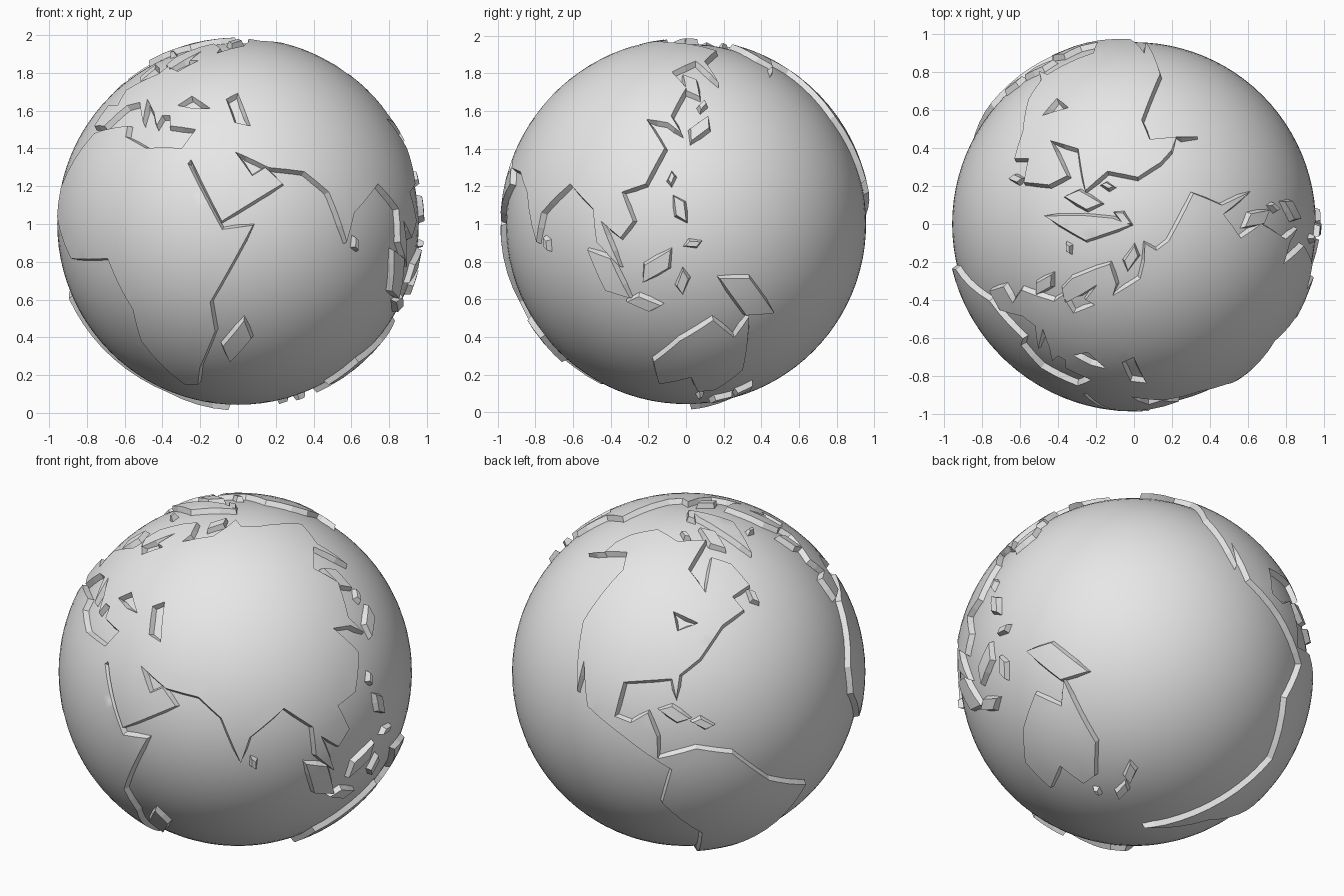
import bpy
import bmesh
from math import radians, sin, cos, sqrt, ceil
from mathutils import Vector
from mathutils.geometry import delaunay_2d_cdt

OCEAN_RADIUS = 0.957
LAND_RADIUS = 0.987
SHORE_SLOPE = 0.015
GRID_STEP = 0.07
EDGE_STEP = 0.1
ISLAND_WIDTH = 0.22
CENTRE = Vector((0, 0, 1))

default_cube = bpy.data.objects.get("Cube")
if default_cube:
    bpy.data.objects.remove(default_cube, do_unlink=True)

grey = bpy.data.materials.new("plain grey")
grey.use_nodes = True
grey.diffuse_color = (0.8, 0.8, 0.8, 1)
grey.node_tree.nodes["Principled BSDF"].inputs["Base Color"].default_value = grey.diffuse_color

# Coastlines as (longitude, latitude) corner points
africa = [
    (34, 27), (43, 11), (51, 12), (39, -7), (40, -15), (32, -27), (27, -34), (19, -34),
    (12, -18), (14, -9), (9, 4), (-8, 4), (-17, 14), (-17, 21), (-6, 35), (10, 37),
    (11, 34), (20, 31), (32, 31)]
europe = [
    (36, 36), (27, 37), (26, 40), (23, 40), (22, 37), (19, 41), (13, 45), (16, 38),
    (10, 44), (4, 43), (-2, 37), (-9, 37), (-9, 43), (-2, 43), (-5, 48), (8, 54),
    (9, 57), (20, 55), (29, 60), (22, 60), (24, 65), (17, 60), (13, 56), (6, 58),
    (5, 62), (14, 68), (25, 71), (41, 67), (40, 64)]
asia = [
    (68, 69), (82, 73), (103, 77), (113, 74), (140, 73), (190, 66), (164, 60), (157, 51),
    (158, 60), (138, 55), (140, 49), (128, 40), (129, 35), (126, 38), (119, 39), (122, 31),
    (114, 22), (107, 20), (109, 13), (105, 9), (100, 13), (104, 2), (98, 8), (98, 16),
    (91, 22), (80, 15), (77, 8), (73, 20), (67, 25), (57, 26), (48, 30), (52, 24),
    (56, 26), (60, 22), (43, 13), (35, 28)]
north_america_east = [
    (-168, 66), (-156, 71), (-115, 68), (-82, 68), (-94, 59), (-80, 52), (-78, 62),
    (-64, 59), (-56, 52), (-66, 50), (-61, 46), (-70, 43), (-76, 35), (-81, 31),
    (-80, 25), (-83, 30), (-97, 28), (-96, 19), (-91, 18), (-87, 21), (-83, 15), (-82, 9)]
south_america = [
    (-72, 12), (-62, 10), (-50, 0), (-35, -6), (-40, -20), (-58, -38), (-66, -55),
    (-74, -50), (-70, -18), (-81, -5), (-78, 6)]
north_america_west = [
    (-92, 14), (-105, 20), (-113, 31), (-110, 23), (-124, 40), (-133, 56), (-146, 61),
    (-164, 55), (-158, 58), (-165, 62)]
australia = [
    (113, -25), (115, -34), (131, -31), (140, -38), (150, -37), (153, -28), (146, -19),
    (142, -11), (140, -17), (131, -12), (122, -18)]
greenland = [(-44, 60), (-55, 70), (-68, 77), (-30, 82), (-22, 70)]

# Inland waters cut out of the land
black_sea = [(28, 43), (33, 46), (41, 42), (35, 42)]
caspian_sea = [(49, 38), (54, 37), (52, 47), (47, 45)]
great_lakes = [(-92, 47), (-80, 44), (-87, 42)]

# Small islands, each drawn from tip to tip
islands = {
    "iceland": ((-23, 65), (-14, 65)),
    "britain": ((0, 51), (-5, 58)),
    "ellesmere": ((-88, 77), (-64, 82)),
    "baffin": ((-64, 64), (-85, 73)),
    "victoria": ((-103, 70), (-118, 72)),
    "newfoundland": ((-53, 47), (-57, 51)),
    "cuba": ((-84, 22), (-75, 20)),
    "hispaniola": ((-74, 19), (-68, 18)),
    "nova_zembla": ((53, 71), (67, 77)),
    "madagascar": ((45, -25), (49, -12)),
    "ceylon": ((80, 9), (81, 6)),
    "japan_south": ((131, 33), (141, 40)),
    "japan_north": ((140, 42), (144, 45)),
    "sakhalin": ((143, 46), (143, 54)),
    "formosa": ((121, 22), (122, 25)),
    "luzon": ((123, 13), (121, 19)),
    "mindanao": ((122, 7), (126, 8)),
    "sumatra": ((95, 6), (106, -6)),
    "java": ((105, -7), (115, -8)),
    "borneo": ((110, -2), (118, 6)),
    "celebes": ((121, -5), (121, 1)),
    "new_guinea": ((131, -1), (150, -10)),
    "tasmania": ((145, -41), (148, -43)),
    "new_zealand_north": ((173, -35), (177, -41)),
    "new_zealand_south": ((173, -41), (167, -46)),
}


def globe_direction(longitude, latitude):
    """Unit vector for a map point, with the map stretched over the whole ball."""
    turn = radians(-43 + (longitude - 11) * (1.2 - 0.00007 * latitude ** 2))
    rise = radians(max(-89, min(89, 1.286 * (latitude - 12.3))))
    return Vector((sin(turn) * cos(rise), -cos(turn) * cos(rise), sin(rise)))


def coast(corners):
    return [globe_direction(*corner) for corner in corners]


def spindle(start, end):
    """Lopsided four-cornered island between two tips."""
    a, b = coast((start, end))
    half_width = a.cross(b).normalized() * (b - a).length * ISLAND_WIDTH
    return [a, (a.lerp(b, 0.35) + half_width).normalized(),
            b, (a.lerp(b, 0.65) - half_width).normalized()]


def subdivided(directions):
    """Closed coastline with its long edges split."""
    result = []
    for start, end in zip(directions, directions[1:] + directions[:1]):
        count = ceil((end - start).length / EDGE_STEP)
        result += [start.lerp(end, i / count).normalized() for i in range(count)]
    return result


def is_inside(point, segments):
    """Even-odd test, so that inner loops become holes."""
    inside = False
    for a, b in segments:
        if (a.y > point.y) != (b.y > point.y):
            if point.x < a.x + (b.x - a.x) * (point.y - a.y) / (b.y - a.y):
                inside = not inside
    return inside


def finish(name, bm):
    mesh = bpy.data.meshes.new(name)
    bm.to_mesh(mesh)
    bm.free()
    mesh.materials.append(grey)
    obj = bpy.data.objects.new(name, mesh)
    obj.location = CENTRE
    bpy.context.collection.objects.link(obj)


def add_land(name, *coastlines):
    """Curved plateau with sloped, flat-faced shores."""
    loops = [subdivided(line) for line in coastlines]
    middle = sum(loops[0], Vector()).normalized()
    side = middle.orthogonal().normalized()
    up = middle.cross(side)

    # Flatten the coast with an equal-area projection
    points, edges = [], []
    for loop in loops:
        first, size = len(points), len(loop)
        for d in loop:
            points.append(Vector((d.dot(side), d.dot(up))) * sqrt(2 / (1 + d.dot(middle))))
        edges += [(first + i, first + (i + 1) % size) for i in range(size)]
    segments = [(points[a], points[b]) for a, b in edges]

    # Fill the inside with an even grid
    coast_points = list(points)
    reach = ceil(max(p.length for p in points) / GRID_STEP)
    for i in range(-reach, reach + 1):
        for j in range(-reach, reach + 1):
            p = Vector((i + (j % 2) / 2, j)) * GRID_STEP
            if is_inside(p, segments) and min((p - q).length for q in coast_points) > GRID_STEP / 2:
                points.append(p)
    flat, _, triangles, *_ = delaunay_2d_cdt(points, edges, [], 0, 1e-6)

    # Wrap the plateau back on the ball
    bm = bmesh.new()
    for p in flat:
        shrink = sqrt(max(0, 1 - p.length_squared / 4))
        d = (side * p.x + up * p.y) * shrink + middle * (1 - p.length_squared / 2)
        bm.verts.new(d.normalized() * LAND_RADIUS)
    bm.verts.ensure_lookup_table()
    for triangle in triangles:
        if is_inside(sum((flat[i] for i in triangle), Vector((0, 0))) / 3, segments):
            face = bm.faces.new([bm.verts[i] for i in triangle])
            face.smooth = True
            face.normal_update()
            if face.normal.dot(face.verts[0].co) < 0:
                face.normal_flip()

    # Drop the shores to just below the water
    shore = [(e, e.link_loops[0]) for e in bm.edges if e.is_boundary]
    shore = [(e, c.vert, c.link_loop_next.vert) for e, c in shore]
    outward = {}
    for edge, a, b in shore:
        push = (b.co - a.co).cross(a.co).normalized()
        for v in (a, b):
            outward[v] = outward.get(v, Vector()) + push
    foot = {v: bm.verts.new(v.co.normalized() * (OCEAN_RADIUS - 0.004) + push.normalized() * SHORE_SLOPE)
            for v, push in outward.items()}
    for edge, a, b in shore:
        edge.smooth = False
        bm.faces.new((b, a, foot[a], foot[b])).smooth = False
    bmesh.ops.delete(bm, geom=[v for v in bm.verts if not v.link_faces], context='VERTS')
    finish(name, bm)


# Ocean ball
ocean = bmesh.new()
bmesh.ops.create_uvsphere(ocean, u_segments=96, v_segments=48, radius=OCEAN_RADIUS)
for face in ocean.faces:
    face.smooth = True
finish("ocean", ocean)

# Continents and islands
add_land("africa_europe_asia", coast(africa + europe + asia), coast(black_sea), coast(caspian_sea))
add_land("americas", coast(north_america_east + south_america + north_america_west), coast(great_lakes))
add_land("australia", coast(australia))
add_land("greenland_island", coast(greenland))
for island_name, tips in islands.items():
    add_land(island_name + "_island", spindle(*tips))
